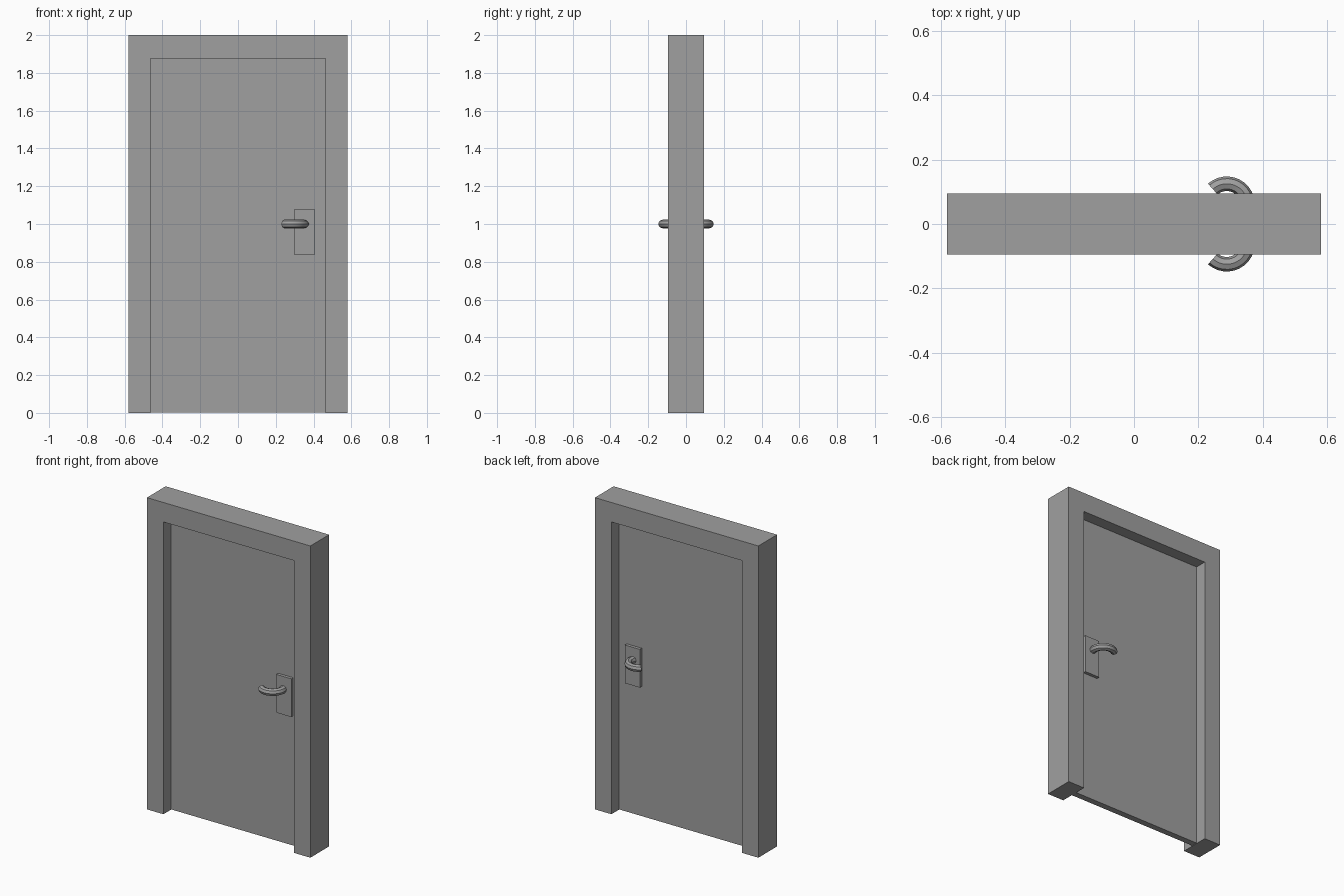
import bpy, bmesh, math

if "Cube" in bpy.data.objects:
    bpy.data.objects.remove(bpy.data.objects["Cube"])

grey = bpy.data.materials.new("grey")
grey.diffuse_color = (0.35, 0.35, 0.35, 1)
grey.use_nodes = True
grey.node_tree.nodes["Principled BSDF"].inputs["Base Color"].default_value = grey.diffuse_color


def finish(bm, name):
    bmesh.ops.recalc_face_normals(bm, faces=bm.faces[:])
    mesh = bpy.data.meshes.new(name)
    bm.to_mesh(mesh)
    bm.free()
    mesh.materials.append(grey)
    obj = bpy.data.objects.new(name, mesh)
    bpy.context.collection.objects.link(obj)
    return obj


def slab(name, outline, y0, y1):
    """Extrude an x-z outline from y0 to y1."""
    bm = bmesh.new()
    face = bm.faces.new([bm.verts.new((x, y0, z)) for x, z in outline])
    ext = bmesh.ops.extrude_face_region(bm, geom=[face])
    moved = [v for v in ext["geom"] if isinstance(v, bmesh.types.BMVert)]
    bmesh.ops.translate(bm, verts=moved, vec=(0, y1 - y0, 0))
    return finish(bm, name)


def rect(x0, x1, z0, z1):
    return [(x0, z0), (x1, z0), (x1, z1), (x0, z1)]


def lever(name, side):
    """Octagonal tube bent along an arc that leaves the plate."""
    cx, cy, cz, major, minor = 0.288, 0.06, 1.0, 0.065, 0.0225
    start, end, steps, sides = math.radians(-30), math.radians(132), 14, 8
    bm = bmesh.new()
    rings = []
    for i in range(steps + 1):
        a = start + (end - start) * i / steps
        ring = []
        for k in range(sides):
            t = math.tau * k / sides
            r = major + minor * math.cos(t)
            ring.append(bm.verts.new((cx + r * math.cos(a),
                                      side * (cy + r * math.sin(a)),
                                      cz + minor * math.sin(t))))
        rings.append(ring)
    for a, b in zip(rings, rings[1:]):
        for k in range(sides):
            n = (k + 1) % sides
            bm.faces.new((a[k], a[n], b[n], b[k]))
    bm.faces.new(rings[0])
    bm.faces.new(rings[-1])
    obj = finish(bm, name)
    # smooth along the bend, crisp along the eight sides
    bpy.ops.object.select_all(action='DESELECT')
    obj.select_set(True)
    bpy.context.view_layer.objects.active = obj
    bpy.ops.object.shade_smooth_by_angle(angle=math.radians(30))


# Surrounding frame, open at the floor
W, IN, TOP = 0.58, 0.463, 1.875
slab("door_frame", [(-W, 0), (-IN, 0), (-IN, TOP), (IN, TOP),
                    (IN, 0), (W, 0), (W, 2), (-W, 2)], -0.095, 0.095)

# Door leaf, recessed equally on both sides
slab("door_leaf", rect(-IN, IN, 0.003, TOP), -0.02, 0.02)

# Handle plate and lever on each side
for side, label in ((-1, "front"), (1, "back")):
    slab(label + "_handle_plate", rect(0.30, 0.406, 0.835, 1.08),
         side * 0.02, side * 0.04)
    lever(label + "_handle", side)
